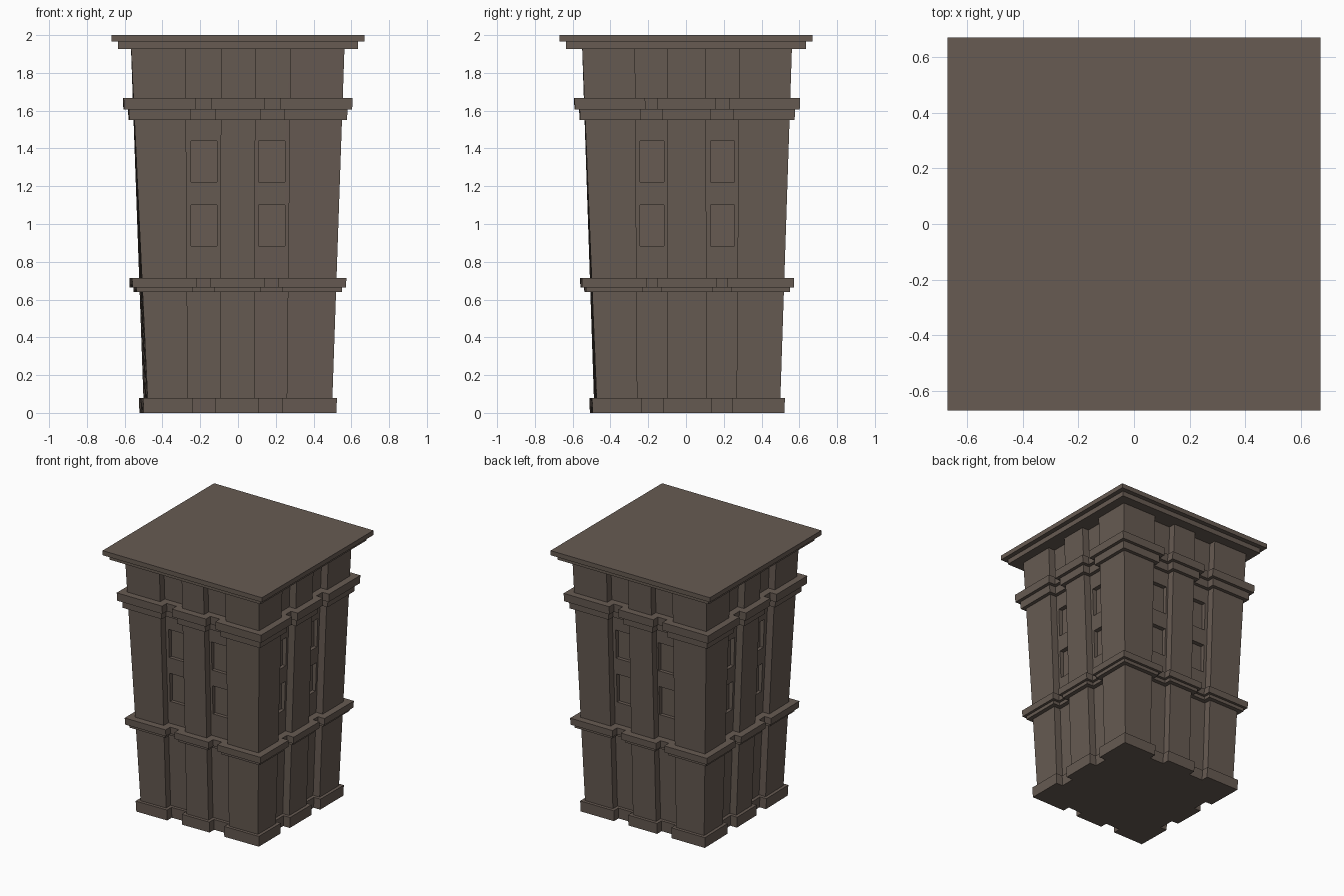
import bpy, bmesh
from mathutils import Vector

if "Cube" in bpy.data.objects:
    bpy.data.objects.remove(bpy.data.objects["Cube"])

stone = bpy.data.materials.new("brown_stone")
stone.diffuse_color = (0.135, 0.104, 0.085, 1)
stone.use_nodes = True
stone.node_tree.nodes["Principled BSDF"].inputs["Base Color"].default_value = stone.diffuse_color

# Each side: outward normal and running direction, anticlockwise from the front
SIDES = [((0, -1), (1, 0)), ((1, 0), (0, 1)), ((0, 1), (-1, 0)), ((-1, 0), (0, -1))]
# Slightly crooked plan corners at the ground and at the roof
LOW = [(-0.475, -0.485), (0.497, -0.47), (0.497, 0.497), (-0.498, 0.495)]
HIGH = [(-0.569, -0.552), (0.566, -0.552), (0.566, 0.563), (-0.569, 0.563)]
# Groove edges along each side, at the ground and at the roof
GROOVE_LOW = [(-0.265, -0.095, 0.087, 0.257), (-0.257, -0.098, 0.112, 0.267),
              (-0.265, -0.097, 0.097, 0.265), (-0.265, -0.097, 0.097, 0.265)]
GROOVE_HIGH = [(-0.278, -0.09, 0.093, 0.278), (-0.27, -0.098, 0.103, 0.282),
               (-0.278, -0.095, 0.095, 0.278), (-0.278, -0.095, 0.095, 0.278)]
DEPTH = 0.055


def side_distance(i, t, z):
    """Distance of wall i from the centre at position t and height z."""
    f = z / 2
    a = Vector(LOW[i]).lerp(Vector(HIGH[i]), f)
    b = Vector(LOW[(i + 1) % 4]).lerp(Vector(HIGH[(i + 1) % 4]), f)
    n, d = (Vector(v) for v in SIDES[i])
    s = (t - a.dot(d)) / (b.dot(d) - a.dot(d))
    return a.lerp(b, s).dot(n)


def outline(z, grow):
    """Grooved plan of the tower at height z, swollen outwards by grow."""
    pts = []
    for i, (n, d) in enumerate(SIDES):
        n, d = Vector(n), Vector(d)
        c = Vector(LOW[i]).lerp(Vector(HIGH[i]), z / 2)
        pts.append(c + (n - d) * grow)
        for k in range(4):
            t = GROOVE_LOW[i][k] + (GROOVE_HIGH[i][k] - GROOVE_LOW[i][k]) * z / 2
            wall = side_distance(i, t, z) + grow
            t += grow if k % 2 == 0 else -grow
            top, floor = d * t + n * wall, d * t + n * (wall - DEPTH)
            pts += [top, floor] if k % 2 == 0 else [floor, top]
    return [(p.x, p.y, z) for p in pts]


def make_object(name, bm):
    bmesh.ops.recalc_face_normals(bm, faces=bm.faces)
    mesh = bpy.data.meshes.new(name)
    bm.to_mesh(mesh)
    bm.free()
    mesh.materials.append(stone)
    ob = bpy.data.objects.new(name, mesh)
    bpy.context.collection.objects.link(ob)
    return ob


def loft(name, z0, z1, grow):
    bm = bmesh.new()
    lo = [bm.verts.new(p) for p in outline(z0, grow)]
    hi = [bm.verts.new(p) for p in outline(z1, grow)]
    bm.faces.new(lo[::-1])
    bm.faces.new(hi)
    for k in range(len(lo)):
        j = (k + 1) % len(lo)
        bm.faces.new((lo[k], lo[j], hi[j], hi[k]))
    return make_object(name, bm)


def add_box(bm, center, size):
    verts = bmesh.ops.create_cube(bm, size=1)["verts"]
    for v in verts:
        v.co = Vector([c + a * s for c, a, s in zip(center, v.co, size)])


# Tapered tower shaft
shaft = loft("tower_shaft", 0.02, 1.94, 0)

# Plinth and the two stepped string courses
loft("plinth", 0, 0.08, 0.024)
loft("lower_course_step", 0.64, 0.665, 0.032)
loft("lower_course", 0.665, 0.715, 0.052)
loft("upper_course_step", 1.55, 1.607, 0.027)
loft("upper_course", 1.607, 1.667, 0.052)

# Stepped flat roof
for name, half, z0, z1 in (("roof_step", 0.635, 1.927, 1.967), ("roof_slab", 0.67, 1.965, 2.0)):
    bm = bmesh.new()
    add_box(bm, (0, 0, (z0 + z1) / 2), (half * 2, half * 2, z1 - z0))
    make_object(name, bm)

# Window recesses cut into the groove floors
bm = bmesh.new()
for i, (n, d) in enumerate(SIDES):
    n, d = Vector(n), Vector(d)
    width = 0.14 if i % 2 == 0 else 0.127
    for t in ((-0.18, 0.193) if i == 1 else (-0.18, 0.178)):
        for z in (0.993, 1.331):
            p = n * (side_distance(i, t, z) - DEPTH) + d * t
            size = [abs(n[k]) * 0.06 + abs(d[k]) * width for k in (0, 1)] + [0.217]
            add_box(bm, (p.x, p.y, z), size)
cutter = make_object("window_cutter", bm)
cutter.hide_render = True
mod = shaft.modifiers.new("windows", "BOOLEAN")
mod.operation, mod.solver, mod.object = "DIFFERENCE", "EXACT", cutter
bpy.context.view_layer.objects.active = shaft
bpy.ops.object.modifier_apply(modifier=mod.name)
bpy.data.objects.remove(cutter)
